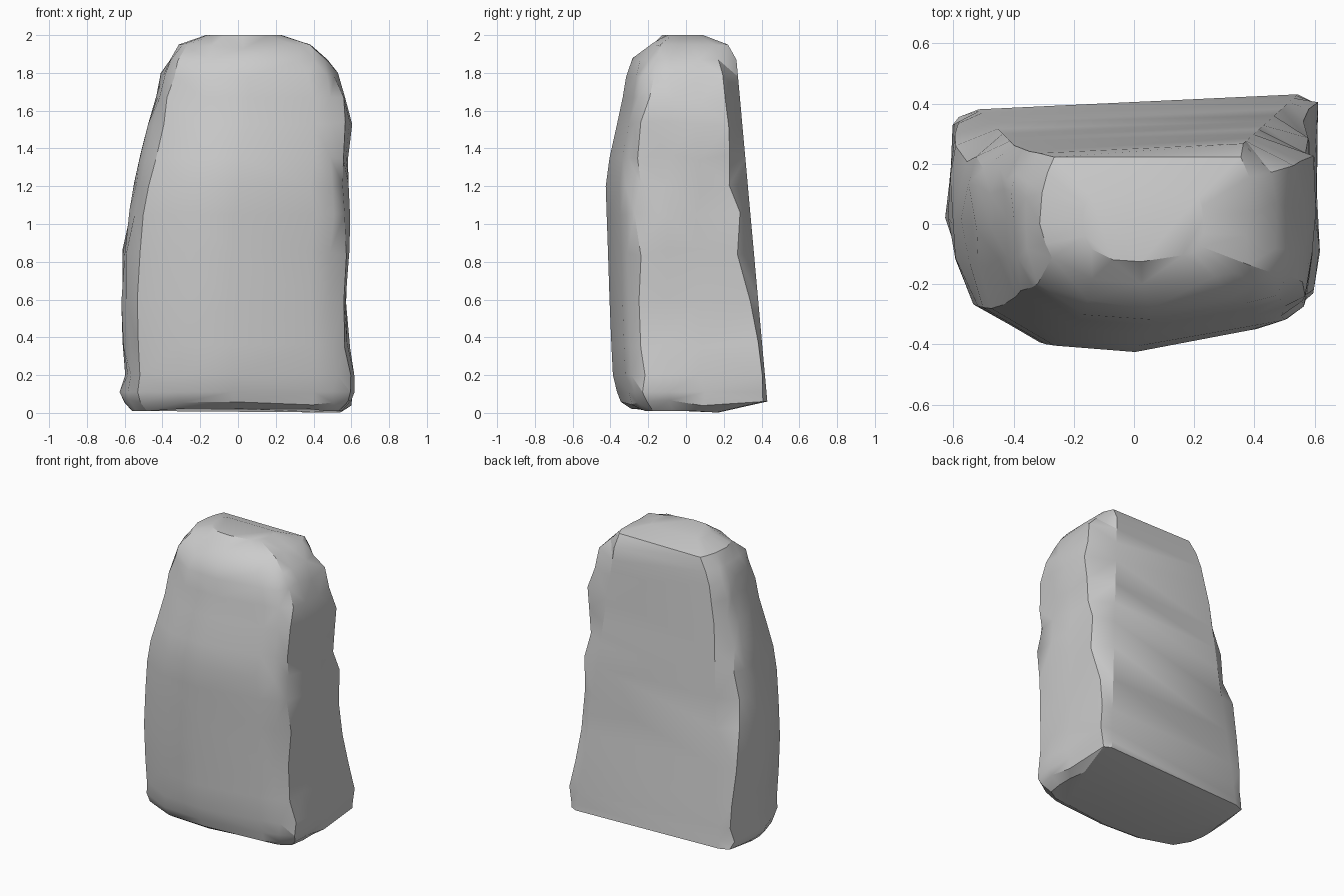
import bpy, bmesh, random
from math import radians

if "Cube" in bpy.data.objects:
    bpy.data.objects.remove(bpy.data.objects["Cube"])

random.seed(11)

# Horizontal outline (-1..1), starting at the back left corner, anticlockwise seen from above
OUTLINE = [(-.87, 1), (-.97, .95), (-1, .45), (-1, 0), (-.965, -.32), (-.86, -.66),
           (-.50, -.95), (-.03, -1), (.66, -.83), (.84, -.75),
           (.97, -.6), (1, -.25), (1, .2), (.985, .95), (.93, 1)]
BEVELS = (1, 13)                               # outline points beside the flat back

# Height, left x, right x, front y, back y (None = on the flat leaning back)
LEVELS = [(.015, -.56, .55, -.29, .17),
          (.06, -.60, .60, -.345, None),
          (.11, -.62, .61, -.365, None),
          (.20, -.60, .617, -.387, None),
          (.36, -.605, .588, -.395, None),
          (.60, -.612, .585, -.405, None),
          (.85, -.607, .588, -.413, None),
          (1.05, -.575, .597, -.42, None),
          (1.20, -.55, .587, -.425, None),
          (1.35, -.52, .583, -.405, None),
          (1.53, -.475, .597, -.365, None),
          (1.67, -.435, .575, -.335, None),
          (1.78, -.41, .54, -.317, None),
          (1.87, -.37, .475, -.295, None),
          (1.95, -.31, .385, -.22, .222),
          (2.0, -.17, .23, -.125, .09)]


def ring_point(k, level, index):
    u, v = OUTLINE[k]
    z, left, right, front, back = level
    x = (left + right) / 2 + u * (right - left) / 2
    if v == 1:                                 # flat back narrows upwards in straight lines
        x = min(x, .55 - .1 * z) if u > 0 else max(x, -.52 + .08 * z, left * .9)
    if k in BEVELS:
        v -= .17 * min(z, 1.6)
    if back is None:
        back = .405 - .0856 * (z - .06) + .047 * x
    y = v * back if v > 0 else -v * front
    # weathered chipping, strongest on the narrow sides, none on the split back
    if 1 < index < len(LEVELS) - 1 and OUTLINE[k][1] < 1:
        if abs(u) > .9:
            x -= (1 if u > 0 else -1) * random.uniform(-.008, .016)
            y += random.uniform(-.022, .022)
            z += random.uniform(-.025, .025) if 3 < index < 13 else 0
        else:
            x += random.uniform(-.012, .012)
            if index > 12:                     # broken shoulder
                y += random.uniform(-.01, .035)
                z += random.uniform(-.025, .01)
    if index == 1 and v < .8:                  # wavy lower rim
        z += random.uniform(-.025, .015)
    return x, y, z


# Standing stone: loft the rings, cap the ends
bm = bmesh.new()
n = len(OUTLINE)
rings = [[bm.verts.new(ring_point(k, lev, i)) for k in range(n)]
         for i, lev in enumerate(LEVELS)]
for low, high in zip(rings, rings[1:]):
    for k in range(n):
        j = (k + 1) % n
        bm.faces.new((low[k], low[j], high[j], high[k]))
bm.faces.new(rings[-1])
bm.faces.new(rings[0][::-1])

# Slightly uneven underside: low feet, raised middle
for v in rings[0]:
    v.co.z = .002 if v.co.y > .1 and v.co.x > 0 else .01 + .012 * (abs(v.co.x) < .4)

bmesh.ops.triangulate(bm, faces=bm.faces[:], quad_method='SHORT_EDGE')
bmesh.ops.recalc_face_normals(bm, faces=bm.faces[:])
mesh = bpy.data.meshes.new("standing_stone")
bm.to_mesh(mesh)
bm.free()
stone = bpy.data.objects.new("standing_stone", mesh)
bpy.context.collection.objects.link(stone)

# Soft broad planes with crisp breaks
bpy.context.view_layer.objects.active = stone
stone.select_set(True)
bpy.ops.object.shade_smooth_by_angle(angle=radians(28))
